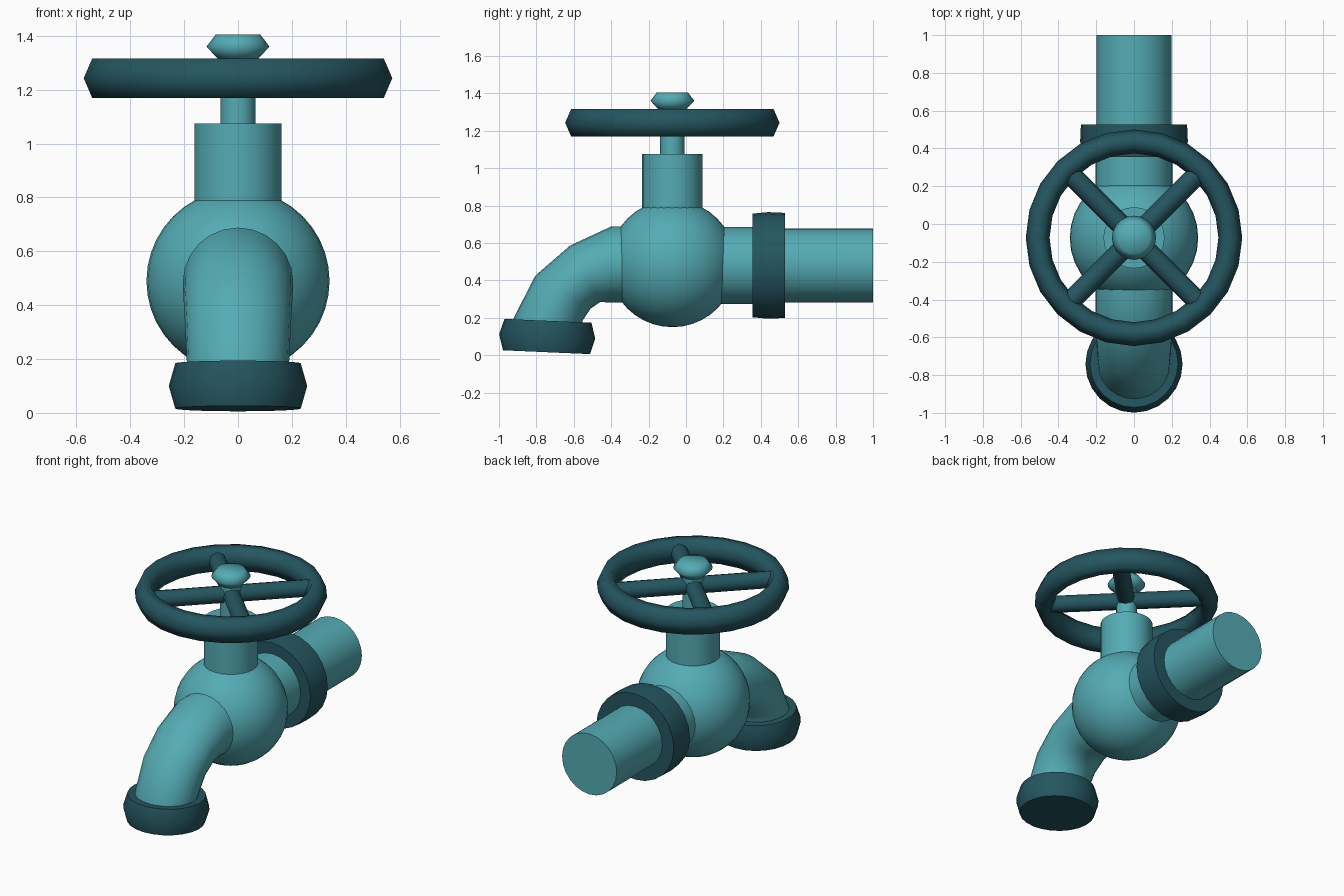
import bpy, bmesh, math
from mathutils import Matrix, Vector

if "Cube" in bpy.data.objects:
    bpy.data.objects.remove(bpy.data.objects["Cube"])

CY = -0.073   # y of the valve axis
CZ = 0.485    # z of the pipe axis


def material(name, rgb):
    m = bpy.data.materials.new(name)
    m.diffuse_color = (*rgb, 1)
    m.use_nodes = True
    m.node_tree.nodes["Principled BSDF"].inputs["Base Color"].default_value = m.diffuse_color
    return m


TEAL = material("teal", (0.09, 0.41, 0.46))
DARK = material("dark_teal", (0.018, 0.092, 0.117))


def finish(name, bm, mat, angle=None):
    bmesh.ops.recalc_face_normals(bm, faces=bm.faces[:])
    me = bpy.data.meshes.new(name)
    bm.to_mesh(me)
    bm.free()
    ob = bpy.data.objects.new(name, me)
    bpy.context.collection.objects.link(ob)
    me.materials.append(mat)
    bpy.ops.object.select_all(action='DESELECT')
    ob.select_set(True)
    bpy.context.view_layer.objects.active = ob
    if angle is None:
        bpy.ops.object.shade_smooth()
    else:
        bpy.ops.object.shade_smooth_by_angle(angle=math.radians(angle))
    return ob


def loft(name, rings, mat, closed=False, angle=None):
    """Skin a list of equal-length rings; cap the ends unless closed into a ring."""
    bm = bmesh.new()
    vs = [[bm.verts.new(p) for p in ring] for ring in rings]
    n = len(vs[0])
    pairs = list(zip(vs, vs[1:])) + ([(vs[-1], vs[0])] if closed else [])
    for a, b in pairs:
        for i in range(n):
            j = (i + 1) % n
            bm.faces.new((a[i], a[j], b[j], b[i]))
    if not closed:
        bm.faces.new(vs[0])
        bm.faces.new(vs[-1])
    return finish(name, bm, mat, angle)


def lathe(name, profile, mat, matrix, seg=24, closed=False, angle=None):
    """Turn (radius, height) points around the local z axis."""
    rings = [[matrix @ Vector((r * math.cos(2 * math.pi * i / seg),
                               r * math.sin(2 * math.pi * i / seg), h))
              for i in range(seg)] for r, h in profile]
    return loft(name, rings, mat, closed, angle)


upright = Matrix.Translation((0, CY, 0))
along_y = Matrix.Translation((0, 0, CZ - 0.005)) @ Matrix.Rotation(-math.pi / 2, 4, 'X')

# round valve body
bm = bmesh.new()
bmesh.ops.create_uvsphere(bm, u_segments=32, v_segments=20, radius=0.34,
                          matrix=Matrix.Translation((0, CY, 0.49)))
finish("valve_body", bm, TEAL)

# neck, stem and top knob
lathe("neck", [(0.162, 0.6), (0.162, 1.075)], TEAL, upright, angle=40)
lathe("stem", [(0.065, 1.0), (0.065, 1.33)], TEAL, upright, seg=16, angle=40)
lathe("top_knob", [(0.07, 1.31), (0.117, 1.36), (0.083, 1.405)], TEAL, upright, seg=20)

# handwheel rim with a six-sided section, and two crossing spoke bars
rim = [(0.51 + 0.063 * math.cos(k * math.pi / 3),
        1.243 + 0.084 * math.sin(k * math.pi / 3)) for k in range(6)]
lathe("handwheel_rim", rim, DARK, upright, closed=True)
for k, name in enumerate(("spoke_bar_a", "spoke_bar_b")):
    turn = (Matrix.Translation((0, CY, 1.243))
            @ Matrix.Rotation(math.radians(45 + 90 * k), 4, 'Z')
            @ Matrix.Rotation(math.pi / 2, 4, 'Y'))
    lathe(name, [(0.055, -0.5), (0.055, 0.5)], DARK, turn, seg=8, angle=50)

# inlet pipe and its collar
lathe("inlet_pipe", [(0.205, CY), (0.205, 0.44), (0.198, 0.441), (0.198, 1.0)],
      TEAL, along_y, angle=40)
lathe("inlet_collar", [(0.18, 0.355), (0.277, 0.355), (0.285, 0.44),
                       (0.281, 0.528), (0.18, 0.528)],
      DARK, along_y, closed=True, angle=40)

# curved spout: ring centre (y, z), half width in x, half depth, tilt in degrees
sections = [(CY, CZ, 0.205, 0.203, 90), (-0.40, CZ, 0.205, 0.203, 90),
            (-0.54, 0.435, 0.203, 0.171, 62), (-0.658, 0.337, 0.197, 0.172, 31),
            (-0.74, 0.187, 0.19, 0.186, 1), (-0.745, 0.06, 0.19, 0.186, 0)]
rings = []
for y, z, wx, wd, tilt in sections:
    t = math.radians(tilt)
    ring = []
    for i in range(24):
        a = 2 * math.pi * i / 24
        d = wd * math.sin(a)
        ring.append((wx * math.cos(a), y - d * math.cos(t), z + d * math.sin(t)))
    rings.append(ring)
loft("spout", rings, TEAL, angle=45)

# slightly tilted nozzle at the spout mouth
tilted = Matrix.Translation((0, -0.742, 0.1)) @ Matrix.Rotation(math.radians(-2.5), 4, 'X')
lathe("nozzle", [(0.233, -0.084), (0.257, 0), (0.233, 0.084)], DARK, tilted, angle=40)
